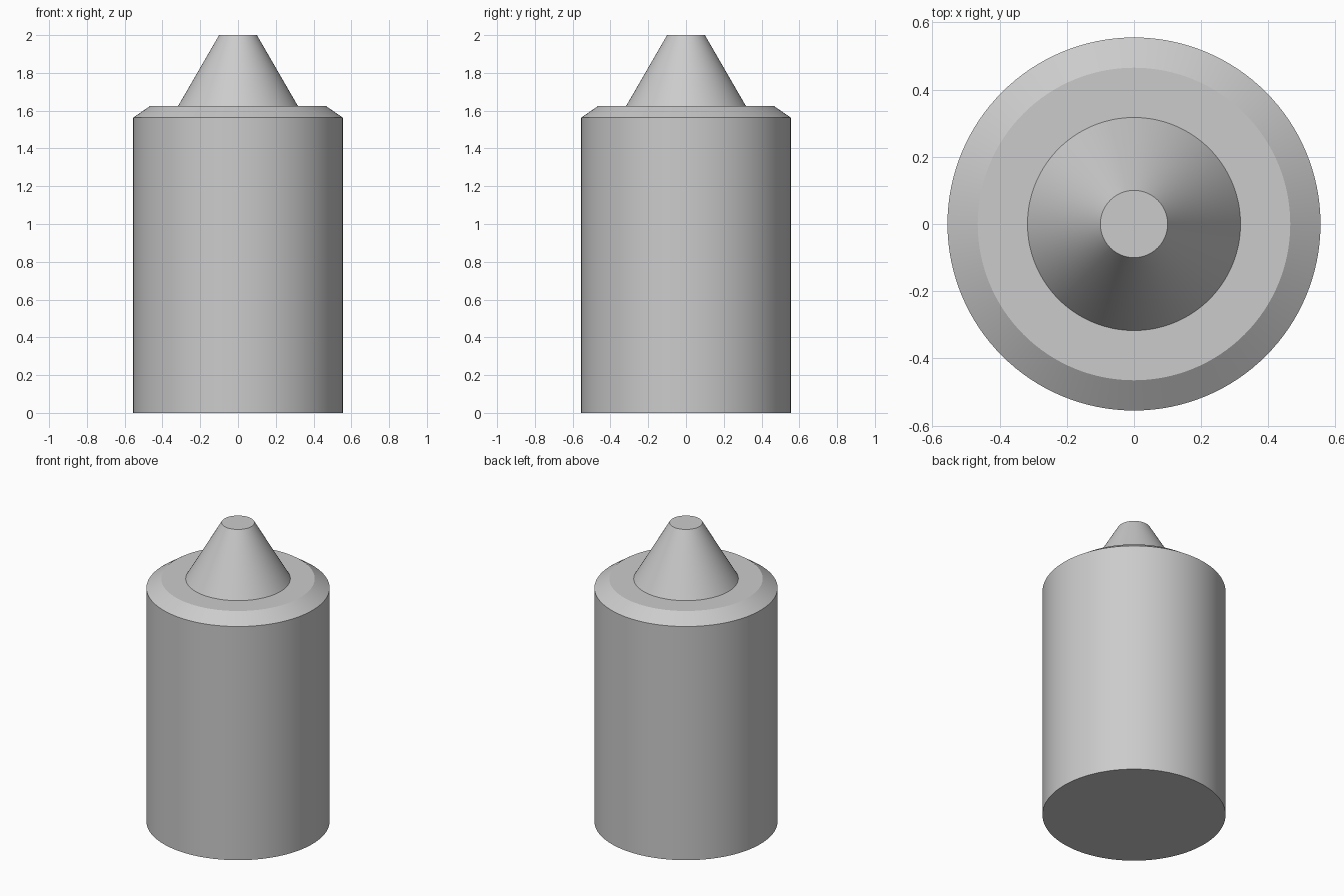
import bpy
import bmesh
import math

cube = bpy.data.objects.get("Cube")
if cube:
    bpy.data.objects.remove(cube, do_unlink=True)

SEGMENTS = 128

grey = bpy.data.materials.new("plain grey")
grey.use_nodes = True
colour = (0.6, 0.6, 0.6, 1)
grey.diffuse_color = colour
grey.node_tree.nodes["Principled BSDF"].inputs["Base Color"].default_value = colour


def turned_part(name, profile):
    """Spin a (radius, height) profile around the z axis."""
    bm = bmesh.new()
    verts = [bm.verts.new((r, 0, z)) for r, z in profile]
    edges = [bm.edges.new(pair) for pair in zip(verts, verts[1:])]
    bmesh.ops.spin(bm, geom=verts + edges, cent=(0, 0, 0), axis=(0, 0, 1),
                   angle=math.tau, steps=SEGMENTS, use_duplicate=False)
    bmesh.ops.remove_doubles(bm, verts=bm.verts, dist=0.0001)
    bmesh.ops.recalc_face_normals(bm, faces=bm.faces)
    mesh = bpy.data.meshes.new(name)
    bm.to_mesh(mesh)
    bm.free()
    mesh.materials.append(grey)
    obj = bpy.data.objects.new(name, mesh)
    bpy.context.collection.objects.link(obj)
    bpy.ops.object.select_all(action="DESELECT")
    obj.select_set(True)
    bpy.context.view_layer.objects.active = obj
    bpy.ops.object.shade_smooth_by_angle(angle=math.radians(20))
    return obj


# One closed turned solid: cylinder, chamfered shoulder and blunt cone
turned_part("body_with_nozzle", [
    (0, 0), (0.555, 0), (0.555, 1.563), (0.465, 1.625),
    (0.317, 1.625), (0.1, 2), (0, 2),
])
